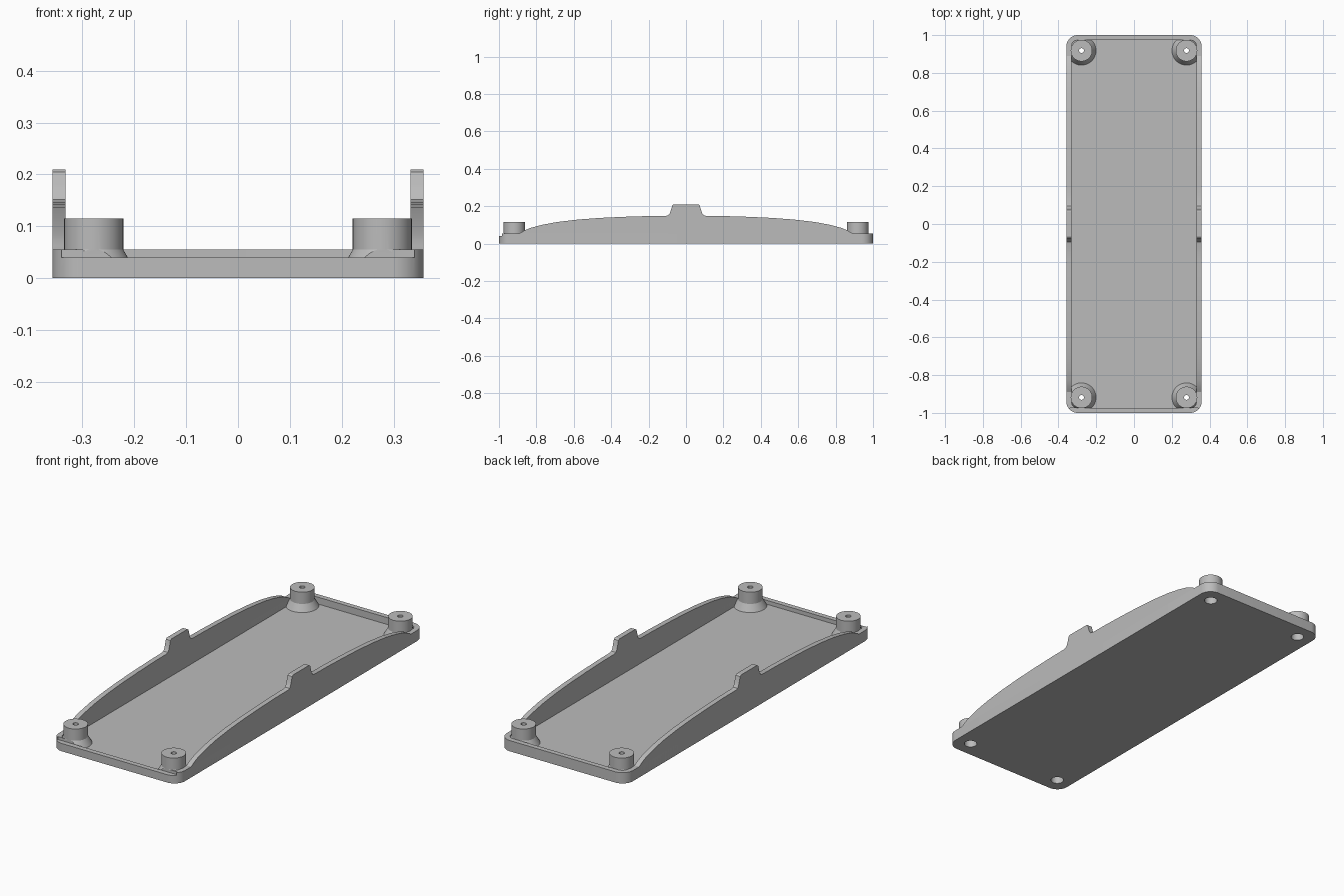
import bpy, bmesh
from math import sin, cos, pi

cube = bpy.data.objects.get("Cube")
if cube:
    bpy.data.objects.remove(cube, do_unlink=True)

HX, HY, RIM = 0.358, 1.0, 0.055      # half width, half length, rim height
IX, IY, FLOOR = 0.332, 0.974, 0.02   # cavity half sizes and floor height
PX, PY = 0.278, 0.918                # post centre

grey = bpy.data.materials.new("plain grey")
grey.use_nodes = True
colour = (0.5, 0.5, 0.5, 1)
grey.diffuse_color = colour
grey.node_tree.nodes["Principled BSDF"].inputs["Base Color"].default_value = colour


def finish(name, bm, helper=False):
    bmesh.ops.recalc_face_normals(bm, faces=bm.faces)
    mesh = bpy.data.meshes.new(name)
    bm.to_mesh(mesh)
    bm.free()
    mesh.materials.append(grey)
    obj = bpy.data.objects.new(name, mesh)
    bpy.context.collection.objects.link(obj)
    obj.hide_render = helper
    if helper:
        obj.hide_set(True)
        obj.display_type = 'WIRE'
    return obj


def prism(name, points, offset, helper=False):
    """Extrude a closed outline along the offset."""
    bm = bmesh.new()
    face = bm.faces.new([bm.verts.new(p) for p in points])
    ext = bmesh.ops.extrude_face_region(bm, geom=[face])
    moved = [g for g in ext["geom"] if isinstance(g, bmesh.types.BMVert)]
    bmesh.ops.translate(bm, verts=moved, vec=offset)
    return finish(name, bm, helper)


def rounded(hx, hy, r, z, steps=10):
    pts = []
    for q, (sx, sy) in enumerate([(1, 1), (-1, 1), (-1, -1), (1, -1)]):
        for i in range(steps + 1):
            a = (q + i / steps) * pi / 2
            pts.append((sx * (hx - r) + r * cos(a), sy * (hy - r) + r * sin(a), z))
    return pts


def circle(x, y, r, z, n=32):
    return [(x + r * cos(2 * pi * i / n), y + r * sin(2 * pi * i / n), z) for i in range(n)]


def cut(obj, cutter):
    mod = obj.modifiers.new("cut", 'BOOLEAN')
    mod.operation = 'DIFFERENCE'
    mod.solver = 'EXACT'
    mod.object = cutter


def smooth(obj):
    bpy.ops.object.select_all(action='DESELECT')
    obj.select_set(True)
    bpy.context.view_layer.objects.active = obj
    for mod in list(obj.modifiers):
        bpy.ops.object.modifier_apply(modifier=mod.name)
    bpy.ops.object.shade_smooth_by_angle(angle=0.5)


# Shallow tray with a hollow and a lowered front lip
tray = prism("tray", rounded(HX, HY, 0.06, 0), (0, 0, RIM))
hollow = prism("hollow_cutter", rounded(IX, IY, 0.035, FLOOR), (0, 0, 0.2), True)
notch = prism("front_lip_cutter", [(-0.34, -1.1, 0.04), (0.34, -1.1, 0.04),
                                   (0.34, -IY, 0.04), (-0.34, -IY, 0.04)], (0, 0, 0.0152), True)
cut(tray, hollow)
cut(tray, notch)

# Screw posts: flared foot, narrow hole, wide recess from below
profile = [(0.031, 0), (0.031, 0.085), (0.013, 0.085), (0.013, 0.115),
           (0.057, 0.115), (0.057, RIM), (0.077, FLOOR), (0.077, 0.005), (0.031, 0.005)]
for side, sx in (("left", 1), ("right", -1)):
    for end, sy in (("front", -1), ("back", 1)):
        x, y = sx * PX, sy * PY
        cut(tray, prism(f"{end}_{side}_recess_cutter", circle(x, y, 0.031, -0.1), (0, 0, 0.3), True))
        bm = bmesh.new()
        n = 48
        rings = [[bm.verts.new(p) for p in circle(x, y, r, z, n)] for r, z in profile[1:]]
        for a, b in zip(rings, rings[1:] + rings[:1]):
            for i in range(n):
                j = (i + 1) % n
                bm.faces.new((a[i], a[j], b[j], b[i]))
        post = finish(f"{end}_{side}_post", bm)
        if sy < 0:
            cut(post, notch)
        smooth(post)
smooth(tray)

# Arched side walls with a raised centre tab
half = [(0.065, 0.21), (0.073, 0.205), (0.08, 0.18), (0.086, 0.162), (0.094, 0.152), (0.107, 0.148),
        (0.2, 0.147), (0.33, 0.143), (0.46, 0.137), (0.58, 0.128), (0.69, 0.115),
        (0.77, 0.1), (0.83, 0.084), (0.862, 0.071), (0.877, 0.062), (0.89, RIM), (0.89, 0)]
outline = half + [(-y, z) for y, z in reversed(half)]
for side, x in (("left", IX), ("right", -HX)):
    wall = prism(f"{side}_wall", [(x, y, z) for y, z in outline], (HX - IX, 0, 0))
    smooth(wall)
